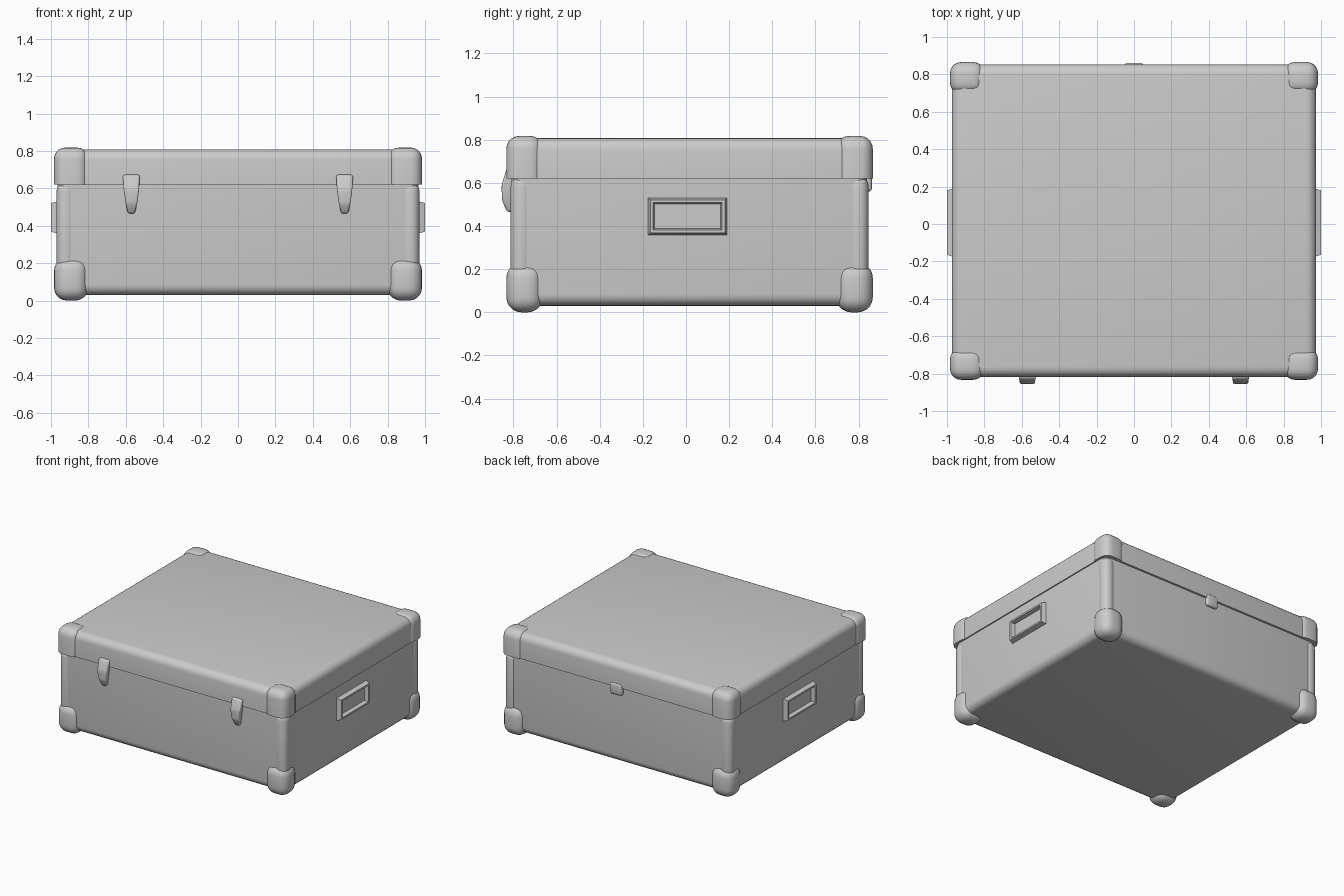
import bpy, bmesh
from mathutils import Vector

if "Cube" in bpy.data.objects:
    bpy.data.objects.remove(bpy.data.objects["Cube"])


def finish(name, bm, angle=0.7):
    bmesh.ops.recalc_face_normals(bm, faces=bm.faces)
    me = bpy.data.meshes.new(name)
    bm.to_mesh(me)
    bm.free()
    ob = bpy.data.objects.new(name, me)
    bpy.context.collection.objects.link(ob)
    bpy.ops.object.select_all(action='DESELECT')
    ob.select_set(True)
    bpy.context.view_layer.objects.active = ob
    bpy.ops.object.shade_smooth_by_angle(angle=angle)
    return ob


def box_bm(lo, hi):
    lo, hi = Vector(lo), Vector(hi)
    bm = bmesh.new()
    bmesh.ops.create_cube(bm, size=1)
    for v in bm.verts:
        v.co = Vector(((lo[i] + hi[i]) / 2 + v.co[i] * (hi[i] - lo[i]) for i in range(3)))
    return bm


def rounded_box(name, lo, hi, r, keep=None, segs=5):
    # keep: height of a face loop that stays sharp
    bm = box_bm(lo, hi)
    edges = [e for e in bm.edges if keep is None or
             not all(abs(v.co.z - keep) < 1e-4 for v in e.verts)]
    bmesh.ops.bevel(bm, geom=edges, offset=r, segments=segs, profile=0.5, affect='EDGES')
    return finish(name, bm)


# Main case and the slightly overhanging lid
rounded_box("case_body", (-0.965, -0.808, 0.03), (0.965, 0.838, 0.66), 0.055, keep=0.66)
rounded_box("lid", (-0.974, -0.818, 0.62), (0.974, 0.854, 0.808), 0.055, keep=0.62)

# Rounded corner caps, lower and upper
for sx in (-1, 1):
    for sy in (-1, 1):
        y_out = 0.866 if sy > 0 else -0.833
        y_in = y_out - sy * 0.17
        x_out, x_in = sx * 0.984, sx * 0.80
        xs, ys = sorted((x_out, x_in)), sorted((y_out, y_in))
        rounded_box("bottom_corner", (xs[0], ys[0], 0.0), (xs[1], ys[1], 0.23), 0.07)
        rounded_box("top_corner", (xs[0], ys[0], 0.62), (xs[1], ys[1], 0.818), 0.06, keep=0.62)
        # Upright reinforcing post on each case corner
        px = sorted((sx * 0.970, sx * 0.87))
        py = sorted((y_out - sy * 0.02, y_out - sy * 0.12))
        rounded_box("corner_post", (px[0], py[0], 0.1), (px[1], py[1], 0.63), 0.045)

# Tapered front latches
profile = [(-0.79, 0.68, 0.045), (-0.830, 0.67, 0.045), (-0.855, 0.59, 0.045),
           (-0.853, 0.52, 0.035), (-0.83, 0.465, 0.018), (-0.79, 0.465, 0.018)]
for x in (-0.57, 0.57):
    bm = bmesh.new()
    sides = [[bm.verts.new((x + s * w, y, z)) for y, z, w in profile] for s in (-1, 1)]
    bm.faces.new(sides[0])
    bm.faces.new(sides[1])
    n = len(profile)
    for i in range(n):
        j = (i + 1) % n
        bm.faces.new((sides[0][i], sides[0][j], sides[1][j], sides[1][i]))
    bmesh.ops.bevel(bm, geom=bm.edges[:], offset=0.012, segments=3, profile=0.5, affect='EDGES')
    finish("front_latch", bm)

# Side handles: tapered frame with a dished centre
for s in (-1, 1):
    xs = sorted((s * 0.95, s * 1.0))
    bm = box_bm((xs[0], -0.18, 0.355), (xs[1], 0.195, 0.535))
    bm.normal_update()
    face = max(bm.faces, key=lambda f: f.calc_center_median().x * s)
    for v in face.verts:
        v.co.y = 0.008 + (v.co.y - 0.008) * 0.92
        v.co.z = 0.445 + (v.co.z - 0.445) * 0.85
    bmesh.ops.inset_region(bm, faces=[face], thickness=0.018)
    bmesh.ops.inset_region(bm, faces=[face], thickness=0.010)
    for v in face.verts:
        v.co.x -= s * 0.030
    finish("side_handle", bm, 0.5)

# Small hinge under the rear lid edge
rounded_box("rear_hinge", (-0.05, 0.82, 0.56), (0.05, 0.862, 0.65), 0.015, segs=3)
